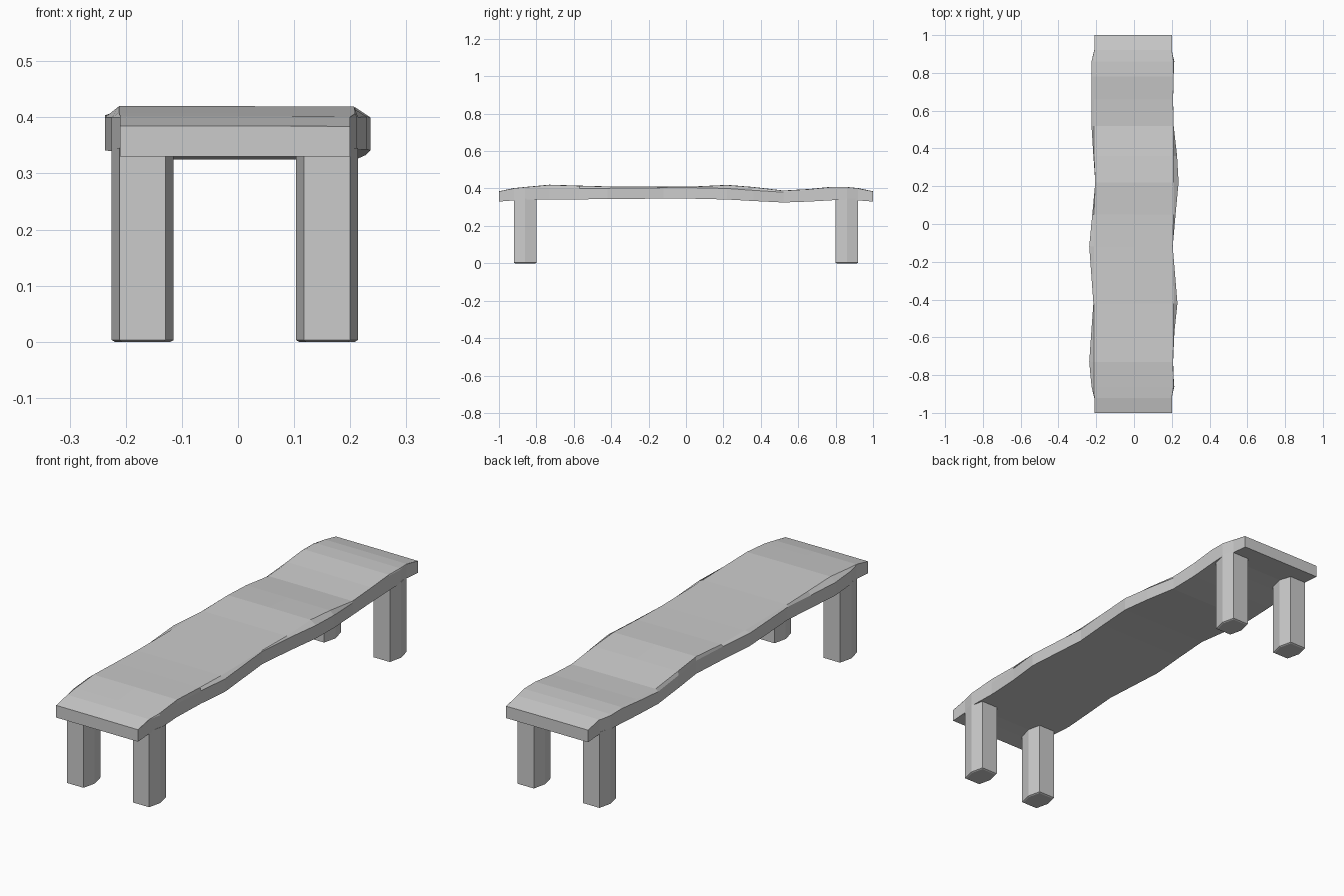
import bpy, bmesh

def make_object(name, bm):
    bmesh.ops.recalc_face_normals(bm, faces=bm.faces)
    mesh = bpy.data.meshes.new(name)
    bm.to_mesh(mesh)
    bm.free()
    ob = bpy.data.objects.new(name, mesh)
    bpy.context.collection.objects.link(ob)
    return ob

def loft(name, rings):
    bm = bmesh.new()
    loops = [[bm.verts.new(p) for p in r] for r in rings]
    n = len(loops[0])
    for a, b in zip(loops, loops[1:]):
        for i in range(n):
            j = (i + 1) % n
            bm.faces.new((a[i], a[j], b[j], b[i]))
    bm.faces.new(loops[0])
    bm.faces.new(loops[-1])
    bmesh.ops.remove_doubles(bm, verts=bm.verts, dist=0.0005)
    return make_object(name, bm)

# Seat plank stations: y, left x, right x, top z, outer edge z, underside z
stations = [
    (-1.00, -.210, .200, .385, .385, .330),
    (-0.92, -.210, .200, .402, .400, .336),
    (-0.86, -.225, .212, .408, .400, .340),
    (-0.73, -.237, .207, .420, .400, .341),
    (-0.57, -.226, .214, .415, .400, .342),
    (-0.42, -.215, .230, .411, .401, .343),
    (-0.12, -.237, .205, .410, .404, .346),
    (0.05, -.221, .220, .411, .404, .345),
    (0.22, -.205, .236, .419, .400, .341),
    (0.36, -.215, .228, .408, .390, .333),
    (0.52, -.225, .210, .389, .380, .325),
    (0.66, -.225, .207, .397, .391, .330),
    (0.78, -.225, .210, .409, .403, .337),
    (0.86, -.225, .212, .408, .402, .340),
    (0.92, -.210, .200, .402, .400, .336),
    (1.00, -.210, .200, .385, .385, .330),
]
rings = []
for y, l, r, top, edge, low in stations:
    tl, tr = max(l, -.212), min(r, .209)
    rings.append([(l, y, low), (l, y, edge), (tl, y, top), (0, y, top),
                  (tr, y, top - .001), (r, y, edge), (r, y, low)])
loft("seat", rings)

# Four six-sided legs with slightly bevelled feet
hexagon = [(-.055, 0), (-.041, -.06), (.041, -.06),
           (.055, 0), (.041, .06), (-.041, .06)]
for end, y in (("front", -.86), ("back", .86)):
    for side, x in (("left", -.170), ("right", .1585)):
        loft(f"{end}_{side}_leg",
             [[(x + px * s, y + py * s, z) for px, py in hexagon]
              for s, z in ((.9, 0), (1, .003), (1, .345))])
